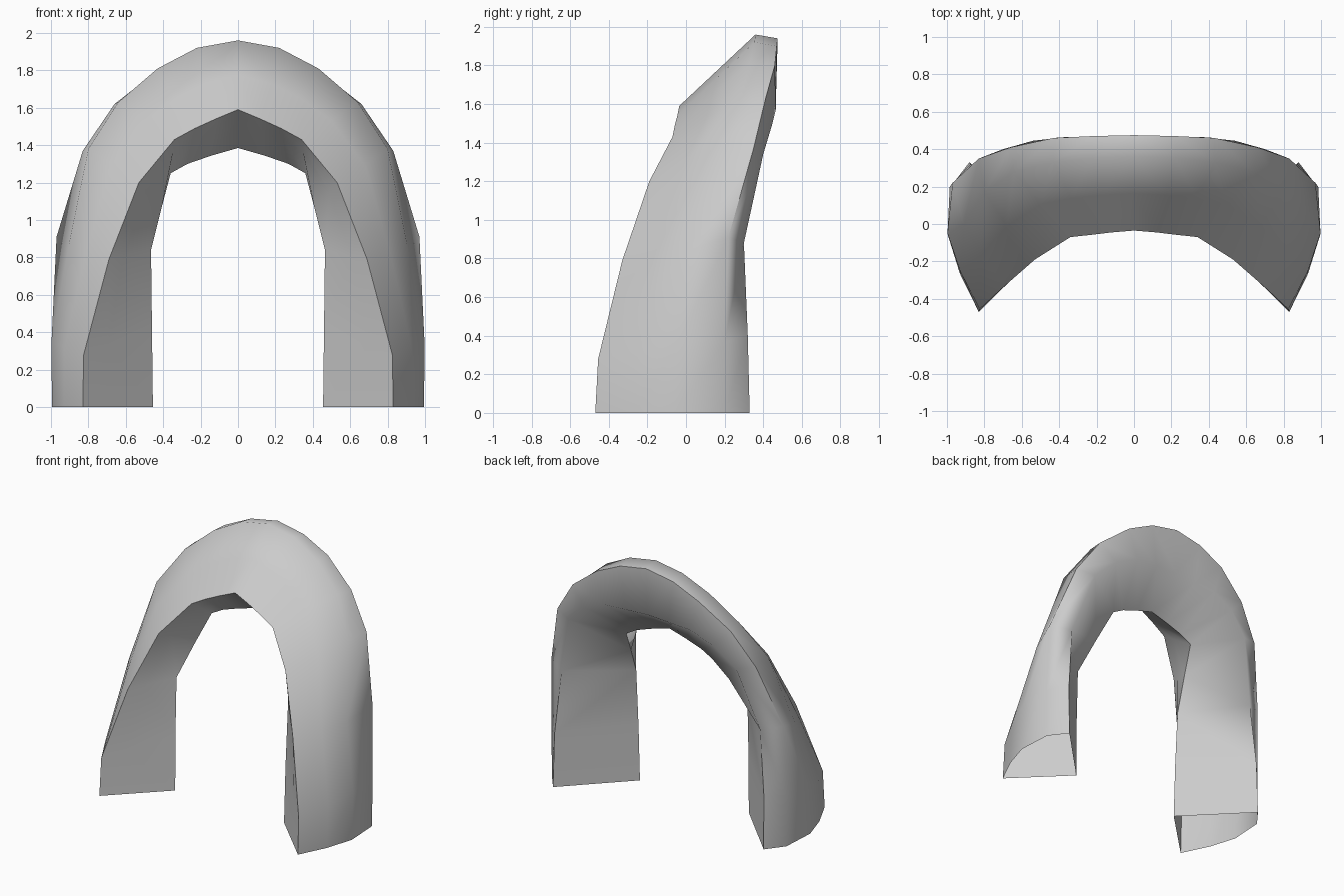
import bpy, bmesh
from mathutils import Vector

if "Cube" in bpy.data.objects:
    bpy.data.objects.remove(bpy.data.objects["Cube"])

# Lengthwise rails of the right half, from foot to crown
front_ridge = [(.83, -.47, 0), (.825, -.455, .28), (.69, -.33, .79), (.53, -.19, 1.2),
               (.34, -.07, 1.43), (.23, -.058, 1.49), (.12, -.045, 1.54), (0, -.035, 1.59)]
outer_side = [(.995, -.06, 0), (.997, -.05, .35), (.91, 0, .84), (.80, .17, 1.38),
              (.64, .28, 1.63), (.43, .33, 1.81), (.22, .355, 1.92), (0, .36, 1.96)]
outer_back = [(.98, .20, 0), (.985, .20, .37), (.97, .22, .91), (.83, .35, 1.37),
              (.66, .41, 1.62), (.43, .46, 1.80), (.22, .47, 1.90), (0, .475, 1.94)]
inner_back = [(.88, .33, 0), (.875, .32, .40), (.83, .30, .88), (.70, .40, 1.34),
              (.54, .445, 1.49), (.36, .465, 1.57), (.18, .465, 1.58), (0, .465, 1.59)]
inner_edge = [(.455, -.10, 0), (.46, -.09, .42), (.465, -.07, .84), (.41, .07, 1.06),
              (.36, .20, 1.25), (.27, .20, 1.30), (.14, .20, 1.345), (0, .20, 1.385)]


def blend(a, b, t):
    return [Vector(p).lerp(Vector(q), t) for p, q in zip(a, b)]


# Rounded front face and inner lip lie between the main rails
front_face = [Vector((p.x * 1.02, p.y, p.z)) for p in blend(front_ridge, outer_side, .5)]
inner_lip = blend(front_ridge, inner_edge, .35)
rails = [front_ridge, front_face, outer_side, outer_back, inner_back, inner_edge, inner_lip]

# Skin the half arch, open at the foot
bm = bmesh.new()
grid = [[bm.verts.new(p) for p in rail] for rail in rails]
for k, rail in enumerate(grid):
    nxt = grid[(k + 1) % len(grid)]
    for j in range(len(rail) - 1):
        bm.faces.new((rail[j], nxt[j], nxt[j + 1], rail[j + 1]))
bmesh.ops.recalc_face_normals(bm, faces=bm.faces[:])
mesh = bpy.data.meshes.new("arch_band")
bm.to_mesh(mesh)
bm.free()
arch = bpy.data.objects.new("arch_band", mesh)
bpy.context.collection.objects.link(arch)

# Mirror to the other leg and smooth
bpy.context.view_layer.objects.active = arch
arch.select_set(True)
mirror = arch.modifiers.new("mirror", 'MIRROR')
mirror.use_clip = True
bpy.ops.object.modifier_apply(modifier="mirror")
bpy.ops.object.shade_smooth_by_angle(angle=1.15)
